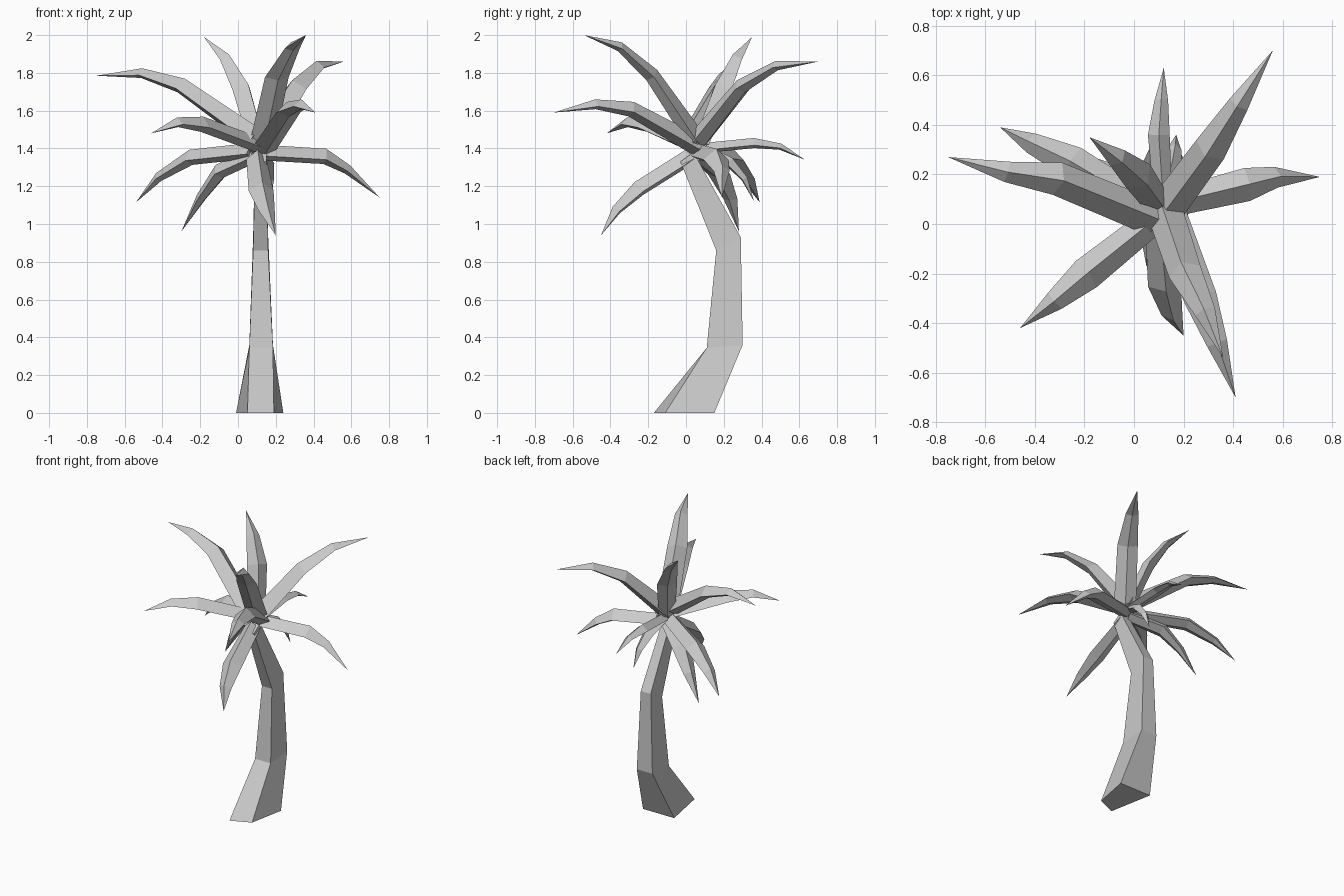
import bpy
from mathutils import Vector

if "Cube" in bpy.data.objects:
    bpy.data.objects.remove(bpy.data.objects["Cube"])


def make_object(name, rings, tip=None):
    """Skin matching rings of points; end in a tip point or a cap."""
    n = len(rings[0])
    verts = [tuple(p) for r in rings for p in r]
    faces = [tuple(reversed(range(n)))]
    for k in range(len(rings) - 1):
        for i in range(n):
            j = (i + 1) % n
            faces.append((k * n + i, k * n + j, (k + 1) * n + j, (k + 1) * n + i))
    last = (len(rings) - 1) * n
    if tip is None:
        faces.append(tuple(range(last, last + n)))
    else:
        verts.append(tuple(tip))
        faces += [(last + i, last + (i + 1) % n, len(verts) - 1) for i in range(n)]
    mesh = bpy.data.meshes.new(name)
    mesh.from_pydata(verts, [], faces)
    mesh.update()
    obj = bpy.data.objects.new(name, mesh)
    bpy.context.collection.objects.link(obj)
    return obj


# Bent four-sided trunk: x range, front (y, z), back (y, z) of each upper ring
trunk = [[(.05, -.17, 0), (.19, -.11, 0), (.24, .15, 0), (-.01, .15, 0)]]
for x0, x1, yf, zf, yb, zb in [(.06, .185, .11, .345, .30, .36),
                               (.08, .16, .16, .86, .29, .93),
                               (.09, .15, -.03, 1.33, .04, 1.38)]:
    trunk.append([(x0, yf, zf), (x1, yf, zf), (x1, yb, zb), (x0, yb, zb)])
make_object("trunk", trunk)


# Fronds: diamond section with a ridge above and a shallow keel below
def frond(name, path, scale=1.0, root=.11):
    pts = [Vector(p) for p in path]
    flat = pts[3] - pts[0]
    side = Vector((-flat.y, flat.x, 0)).normalized()
    rings = []
    for k, w in enumerate((root, .135, .085)):
        w *= scale
        t = (pts[k + 1] - pts[max(k - 1, 0)]).normalized()
        up = t.cross(side).normalized()
        h = w * (.36 if k == 0 else .29)
        rings.append([pts[k] + up * h,
                      pts[k] - side * w / 2 - up * h * .5,
                      pts[k] - up * h * 1.1,
                      pts[k] + side * w / 2 - up * h * .5])
    make_object(name, rings, pts[3])


paths = [
    # upper fronds
    [(.09, .02, 1.46), (-.30, .18, 1.735), (-.51, .21, 1.80), (-.75, .27, 1.785)],
    [(.11, .07, 1.43), (.03, .18, 1.72), (-.06, .26, 1.88), (-.18, .35, 1.99)],
    [(.12, .06, 1.44), (.20, -.18, 1.79), (.285, -.35, 1.94), (.36, -.54, 2.0)],
    [(.13, .06, 1.45), (.30, .29, 1.73), (.42, .48, 1.84), (.56, .70, 1.86)],
    [(.12, .09, 1.40), (.265, -.29, 1.61), (.335, -.48, 1.635), (.41, -.70, 1.59)],
    # middle fronds
    [(.11, .04, 1.42), (-.19, -.20, 1.53), (-.32, -.31, 1.54), (-.46, -.42, 1.48)],
    [(.13, .08, 1.38), (.46, .16, 1.36), (.58, .19, 1.29), (.75, .19, 1.14)],
    [(.12, .06, 1.40), (.10, .36, 1.43), (.11, .50, 1.41), (.12, .63, 1.34)],
    # lower fronds
    [(.07, .06, 1.39), (-.25, .25, 1.355), (-.42, .33, 1.25), (-.54, .39, 1.115)],
    [(.09, .06, 1.37), (-.10, .18, 1.28), (-.20, .24, 1.14), (-.30, .28, .96)],
    [(.10, .02, 1.36), (.125, -.25, 1.19), (.155, -.37, 1.075), (.20, -.45, .94)],
    [(.12, .08, 1.40), (.15, .23, 1.33), (.165, .31, 1.24), (.17, .36, 1.12)],
]
for i, path in enumerate(paths):
    frond(f"palm_frond_{i + 1}", path, .65 if i in (7, 11) else 1.0,
          .145 if i in (0, 2, 3, 4) else .11)
